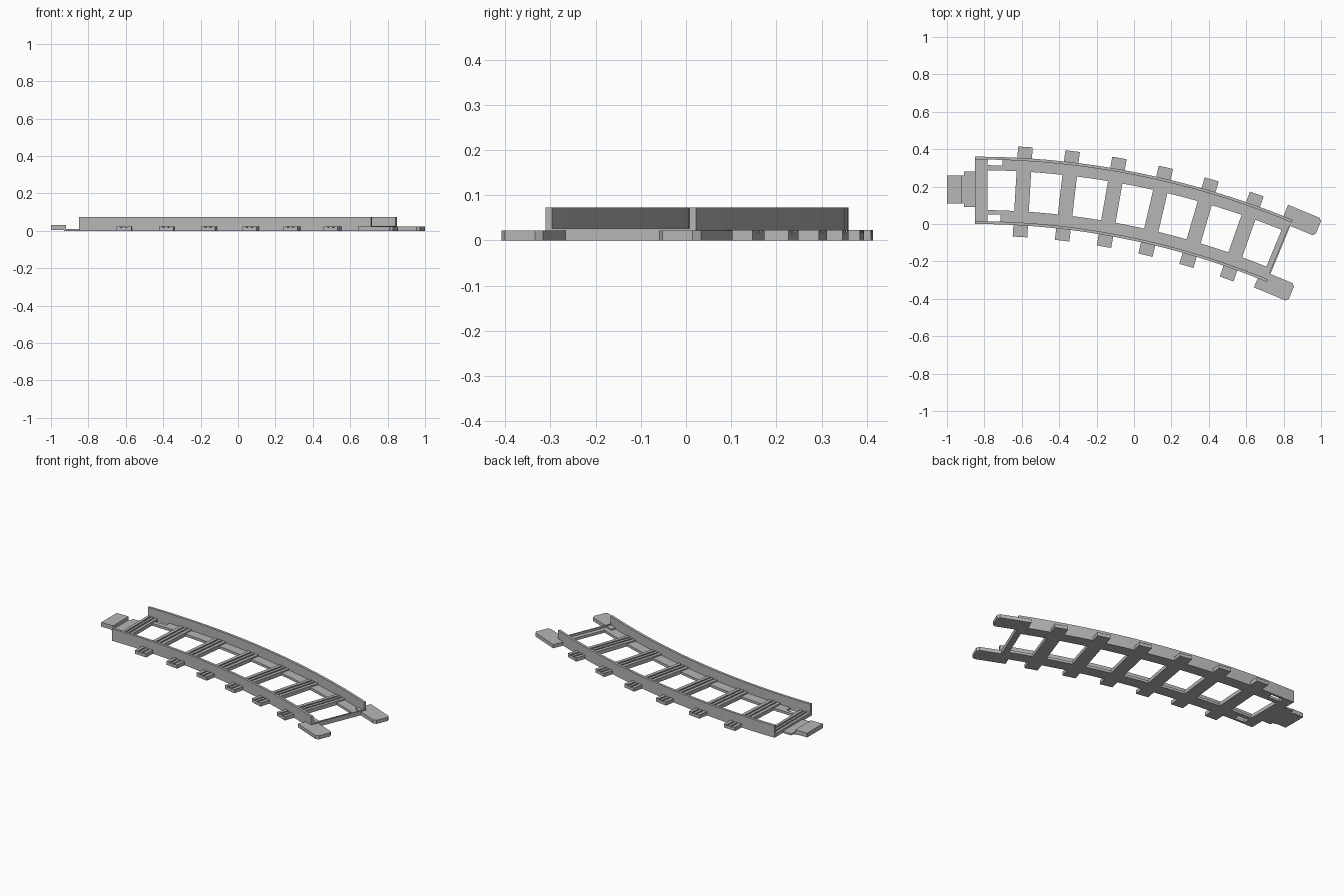
import bpy, bmesh
from math import sin, cos, radians

old = bpy.data.objects.get("Cube")
if old:
    bpy.data.objects.remove(old, do_unlink=True)

grey = bpy.data.materials.new("grey plastic")
grey.use_nodes = True
grey.diffuse_color = (0.47, 0.47, 0.47, 1)
grey.node_tree.nodes["Principled BSDF"].inputs["Base Color"].default_value = (0.47, 0.47, 0.47, 1)

CX, CY = -0.85, -4.08      # centre of the curve
R_IN, R_OUT = 4.08, 4.44   # outer faces of both walls
END = 22.5                 # turn in degrees


def place(r, t, angle, z):
    """Radius r, tangent offset t, at an angle along the curve."""
    a = radians(angle)
    return (CX + r * sin(a) + t * cos(a), CY + r * cos(a) - t * sin(a), z)


def loft(name, rings):
    """Solid through a row of matching closed rings."""
    bm = bmesh.new()
    rows = [[bm.verts.new(p) for p in ring] for ring in rings]
    n = len(rows[0])
    for a, b in zip(rows, rows[1:]):
        for i in range(n):
            j = (i + 1) % n
            bm.faces.new((a[i], a[j], b[j], b[i]))
    bm.faces.new(rows[0])
    bm.faces.new(rows[-1])
    bmesh.ops.recalc_face_normals(bm, faces=bm.faces)
    mesh = bpy.data.meshes.new(name)
    bm.to_mesh(mesh)
    bm.free()
    mesh.materials.append(grey)
    obj = bpy.data.objects.new(name, mesh)
    bpy.context.collection.objects.link(obj)
    return obj


def sweep(name, r0, r1, z0, z1, a0, a1, steps=24):
    """Rectangular section bent along the curve."""
    rings = []
    for i in range(steps + 1):
        a = a0 + (a1 - a0) * i / steps
        rings.append([place(r, 0, a, z) for r, z in ((r0, z0), (r1, z0), (r1, z1), (r0, z1))])
    return loft(name, rings)


def slab(name, outline, angle, z0, z1):
    """Outline in (radius, tangent) raised from z0 to z1."""
    return loft(name, [[place(r, t, angle, z) for r, t in outline] for z in (z0, z1)])


def box(name, r0, r1, t0, t1, angle, z0, z1):
    return slab(name, [(r0, t0), (r1, t0), (r1, t1), (r0, t1)], angle, z0, z1)


def tie(name, r0, r1, t0, t1, angle, top):
    """Cross tie with two shallow grooves along its top."""
    w, g, floor = t1 - t0, 0.005, top - 0.006
    profile = [(t0, 0), (t0, top)]
    for f in (0.33, 0.67):
        m = t0 + w * f
        profile += [(m - g, top), (m - g, floor), (m + g, floor), (m + g, top)]
    profile += [(t1, top), (t1, 0)]
    return loft(name, [[place(r, t, angle, z) for t, z in profile] for r in (r0, r1)])


# Side walls and the low ledges inside them
SLOT = 1.9
sweep("inner_wall", R_IN, R_IN + 0.015, 0, 0.073, 0, END)
sweep("outer_wall", R_OUT - 0.015, R_OUT, 0, 0.073, 0, END)
sweep("inner_ledge", R_IN + 0.01, R_IN + 0.075, 0, 0.015, SLOT, END)
sweep("outer_ledge", R_OUT - 0.072, R_OUT - 0.01, 0, 0.015, SLOT, END)

# Narrow strips beside the joint slots
sweep("inner_slot_strip", R_IN + 0.052, R_IN + 0.075, 0, 0.015, 0, SLOT, 3)
sweep("outer_slot_strip", R_OUT - 0.072, R_OUT - 0.045, 0, 0.015, 0, SLOT, 3)

# Cross ties
for i in range(6):
    tie(f"cross_tie_{i + 1}", 4.018, 4.5, -0.039, 0.039, 3.43 + 3.226 * i, 0.023)

# Bars closing both ends
tie("start_bar", R_IN + 0.002, R_OUT - 0.002, 0, 0.067, 0, 0.022)
box("end_bar", R_IN + 0.01, R_OUT - 0.01, -0.035, 0, END, 0, 0.015)
box("end_lip", R_IN + 0.01, R_OUT - 0.01, -0.008, 0, END, 0, 0.027)

# Joint tab at the start
box("tab_plate", 4.17, 4.362, -0.058, 0.01, 0, 0, 0.01)
box("tab_neck", 4.19, 4.34, -0.08, -0.05, 0, 0, 0.009)
box("tab_block", 4.19, 4.34, -0.15, -0.07, 0, 0.004, 0.03)

# Joint tongues at the far end, with clipped tips
for name, r0, r1 in (("inner_tongue", 4.027, 4.127), ("outer_tongue", 4.405, 4.505)):
    c, tip = 0.014, 0.142
    slab(name, [(r0, -0.054), (r1, -0.054), (r1, tip - c), (r1 - c, tip),
                (r0 + c, tip), (r0, tip - c)], END, 0, 0.022)
